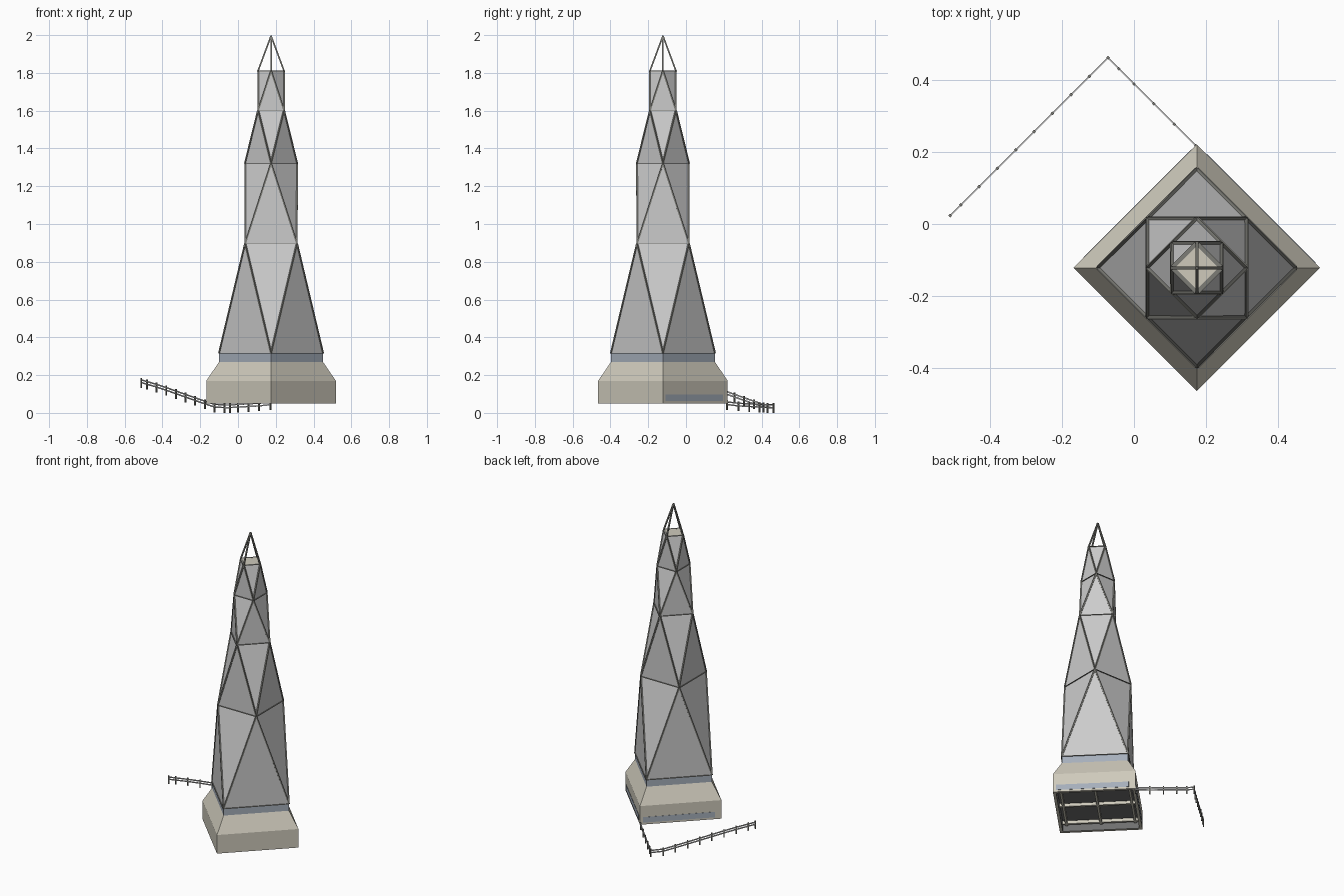
import bpy, bmesh
from math import cos, sin, pi
from mathutils import Vector, Matrix

if "Cube" in bpy.data.objects:
    bpy.data.objects.remove(bpy.data.objects["Cube"])

CX, CY = 0.175, -0.122


def material(name, c):
    m = bpy.data.materials.new(name)
    m.diffuse_color = (*c, 1)
    m.use_nodes = True
    m.node_tree.nodes["Principled BSDF"].inputs["Base Color"].default_value = m.diffuse_color
    return m


STONE = material("stone", (0.62, 0.59, 0.50))
GLASS = material("glass_band", (0.38, 0.43, 0.50))
PANEL = material("panel", (0.55, 0.55, 0.55))
FRAME = material("frame", (0.20, 0.20, 0.18))
DARK = material("underside", (0.16, 0.16, 0.16))


def finish(bm, name, mat):
    bmesh.ops.recalc_face_normals(bm, faces=bm.faces)
    me = bpy.data.meshes.new(name)
    bm.to_mesh(me)
    bm.free()
    me.materials.append(mat)
    ob = bpy.data.objects.new(name, me)
    bpy.context.collection.objects.link(ob)


def ring(r, z, turn=0.0):
    return [Vector((CX + r * cos(turn + i * pi / 2), CY + r * sin(turn + i * pi / 2), z)) for i in range(4)]


def loft(name, rings, mat, cap=False):
    bm = bmesh.new()
    rows = [[bm.verts.new(p) for p in ring(*r)] for r in rings]
    for a, b in zip(rows, rows[1:]):
        for i in range(4):
            j = (i + 1) % 4
            bm.faces.new((a[i], a[j], b[j], b[i]))
    if cap:
        bm.faces.new(rows[-1])
    finish(bm, name, mat)


def strut(bm, a, b, w, h):
    d = b - a
    m = (Matrix.Translation((a + b) / 2) @ d.to_track_quat('X', 'Z').to_matrix().to_4x4()
         @ Matrix.Diagonal((d.length, w, h, 1)))
    bmesh.ops.create_cube(bm, size=1, matrix=m)


# plinth: hollow stone walls, then the glazed band
loft("plinth", [(0.318, 0.05), (0.343, 0.05), (0.343, 0.17), (0.275, 0.27)], STONE)
loft("glass_band", [(0.275, 0.27), (0.275, 0.315)], GLASS)
loft("plinth_lining", [(0.318, 0.05), (0.318, 0.11)], DARK, cap=True)

# underside beams, parallel to the walls
bm = bmesh.new()
corners = ring(0.318, 0.095)
for k in (0, 1):
    for t in (0.05, 0.5, 0.95):
        p, q, r, s = [corners[(k + i) % 4] for i in range(4)]
        strut(bm, p.lerp(q, t), s.lerp(r, t), 0.014, 0.02)
finish(bm, "floor_beams", STONE)

# low window strips on the two rear walls
bm = bmesh.new()
low = ring(0.343, 0.08)
for i in (0, 1):
    a, b = low[i], low[i + 1]
    strut(bm, a.lerp(b, 0.04), a.lerp(b, 0.92), 0.003, 0.035)
finish(bm, "window_strips", GLASS)

# twisted tower: alternating diamonds and squares joined by triangles
levels = [(0.275, 0.315, 0), (0.194, 0.895, pi / 4), (0.1375, 1.32, 0),
          (0.097, 1.60, pi / 4), (0.069, 1.81, 0)]
panels, frames = bmesh.new(), bmesh.new()
rows = [ring(*l) for l in levels]
vrows = [[panels.verts.new(p) for p in r] for r in rows]
for n in range(len(rows)):
    for i in range(4):
        j = (i + 1) % 4
        strut(frames, rows[n][i], rows[n][j], 0.012, 0.003)
    if n + 1 == len(rows):
        break
    s = n % 2
    for i in range(4):
        j = (i + 1) % 4
        u, v = (i + s) % 4, (j + s) % 4
        a, b = vrows[n], vrows[n + 1]
        panels.faces.new((a[i], a[j], b[u]))
        panels.faces.new((b[u], a[j], b[v]))
        strut(frames, rows[n][i], rows[n + 1][u], 0.008, 0.008)
        strut(frames, rows[n][j], rows[n + 1][u], 0.008, 0.008)
finish(panels, "tower_panels", PANEL)
finish(frames, "tower_frame", FRAME)

# roof and open spire
loft("roof", [(0.069, 1.805), (0.069, 1.811)], STONE, cap=True)
bm = bmesh.new()
for p in rows[-1]:
    strut(bm, p, Vector((CX, CY, 1.996)), 0.008, 0.008)
finish(bm, "spire", FRAME)

# fence following the ground: (x, rail height), bending at x = -0.07
nodes = [(0.172, 0.05), (0.112, 0.043), (0.055, 0.04), (0.0, 0.037), (-0.042, 0.034),
         (-0.072, 0.034), (-0.124, 0.037), (-0.175, 0.054), (-0.227, 0.072), (-0.278, 0.09),
         (-0.329, 0.108), (-0.38, 0.126), (-0.431, 0.143), (-0.482, 0.158), (-0.512, 0.167)]
pts = [Vector((x, 0.39 - x if x > -0.07 else 0.535 + x, z)) for x, z in nodes]
posts, rails = bmesh.new(), bmesh.new()
for p in pts:
    m = Matrix.Translation(p - Vector((0, 0, 0.008))) @ Matrix.Rotation(pi / 4, 4, 'Z') @ Matrix.Diagonal((0.007, 0.007, 0.052, 1))
    bmesh.ops.create_cube(posts, size=1, matrix=m)
for a, b in zip(pts, pts[1:]):
    for dz in (-0.006, 0.008):
        o = Vector((0, 0, dz))
        strut(rails, a + o, b + o, 0.004, 0.007)
finish(posts, "fence_posts", FRAME)
finish(rails, "fence_rails", PANEL)
